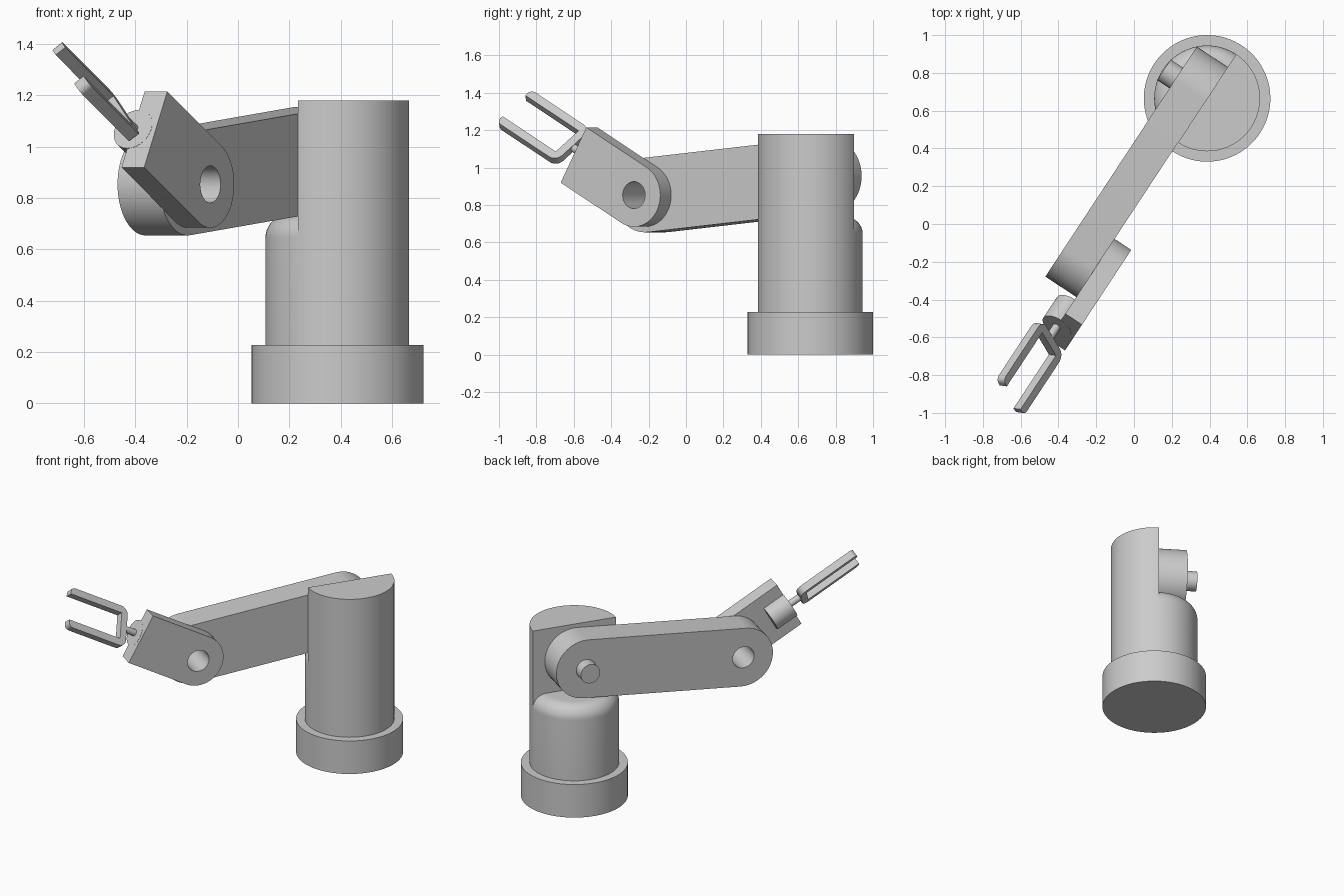
import bpy
import bmesh
from math import radians, cos, sin, pi, atan2, hypot
from mathutils import Matrix, Vector

cube = bpy.data.objects.get("Cube")
if cube:
    bpy.data.objects.remove(cube)

grey = bpy.data.materials.new("plain_grey")
grey.use_nodes = True
GREY = (0.6, 0.6, 0.6, 1)
grey.diffuse_color = GREY
grey.node_tree.nodes["Principled BSDF"].inputs["Base Color"].default_value = GREY


def add_object(name, bm, matrix):
    """Finish a bmesh as a smooth-by-angle grey object."""
    bmesh.ops.remove_doubles(bm, verts=bm.verts, dist=0.00005)
    bmesh.ops.recalc_face_normals(bm, faces=bm.faces)
    mesh = bpy.data.meshes.new(name)
    bm.to_mesh(mesh)
    bm.free()
    mesh.materials.append(grey)
    ob = bpy.data.objects.new(name, mesh)
    bpy.context.collection.objects.link(ob)
    ob.matrix_world = matrix
    bpy.ops.object.select_all(action='DESELECT')
    ob.select_set(True)
    bpy.context.view_layer.objects.active = ob
    bpy.ops.object.shade_smooth_by_angle(angle=radians(30))
    return ob


def arc(cx, cy, r, start, end, n):
    """Points on an arc, angles in degrees."""
    angles = [radians(start + (end - start) * i / n) for i in range(n + 1)]
    return [(cx + r * cos(a), cy + r * sin(a)) for a in angles]


def circle(cx, cy, r, n=64):
    return arc(cx, cy, r, 0, 360, n)[:-1]


def prism(name, loops, low, high, matrix):
    """Extrude an outline (and any holes in it) along local Z."""
    curve = bpy.data.curves.new(name, 'CURVE')
    curve.dimensions = '2D'
    curve.fill_mode = 'BOTH'
    curve.extrude = (high - low) / 2
    for loop in loops:
        spline = curve.splines.new('POLY')
        spline.points.add(len(loop) - 1)
        for point, (x, y) in zip(spline.points, loop):
            point.co = (x, y, 0, 1)
        spline.use_cyclic_u = True
    temp = bpy.data.objects.new("temp", curve)
    bpy.context.collection.objects.link(temp)
    graph = bpy.context.evaluated_depsgraph_get()
    mesh = bpy.data.meshes.new_from_object(temp.evaluated_get(graph))
    bm = bmesh.new()
    bm.from_mesh(mesh)
    bpy.data.objects.remove(temp)
    bpy.data.meshes.remove(mesh)
    return add_object(name, bm, matrix @ Matrix.Translation((0, 0, (low + high) / 2)))


# Arm plane: X along the arm, Y up, Z towards the back of the joint
column = Vector((0.387, 0.665, 0))
along = Vector((-0.55, -0.835, 0)).normalized()
up = Vector((0, 0, 1))
back = along.cross(up)
plane = Matrix((along, up, back)).transposed().to_4x4()
plane.translation = column
# Column frame: X along the arm, Y towards the front of the joint, Z up
upright = Matrix((along, -back, up)).transposed().to_4x4()
upright.translation = column

# Base and the column, whose tall half has a flat back
BASE_TOP, RADIUS = 0.228, 0.28
prism("base", [circle(0, 0, 0.335, 96)], 0, BASE_TOP, upright)
prism("column_tall_half", [arc(0, 0, RADIUS, 0, 180, 48)], BASE_TOP, 1.18, upright)

# Low half of the column with a rounded shoulder
SHOULDER, FILLET = 0.735, 0.09
profile = [(RADIUS, BASE_TOP)]
profile += arc(RADIUS - FILLET, SHOULDER - FILLET, FILLET, 0, 90, 10)
profile += [(0, SHOULDER)]
bm = bmesh.new()
verts = [bm.verts.new((x, 0, z)) for x, z in profile]
edges = [bm.edges.new(pair) for pair in zip(verts, verts[1:])]
bmesh.ops.spin(bm, geom=verts + edges, axis=(0, 0, 1), cent=(0, 0, 0),
               angle=-pi, steps=48)
add_object("column_low_half", bm, upright)

# Upper arm between the two pivots
shoulder_z, elbow = 0.955, Vector((1.06, 0.853, 0))
drop = elbow.y - shoulder_z
length = hypot(elbow.x, drop)
arm = plane @ Matrix.Translation((0, shoulder_z, 0)) @ Matrix.Rotation(atan2(drop, elbow.x), 4, 'Z')
ARM_R, HOLE_R = 0.199, 0.072
outline = arc(0, 0, ARM_R, 90, 270, 32) + arc(length, 0, ARM_R, -90, 90, 32)
prism("upper_arm", [outline, circle(length, 0, HOLE_R)], 0, 0.196, arm)
prism("shoulder_pin", [circle(0, 0, 0.065)], 0.01, 0.274, arm)

# Forearm, round at the elbow and square at the wrist
forearm = plane @ Matrix.Translation(elbow) @ Matrix.Rotation(radians(29), 4, 'Z')
FORE_R, WRIST = 0.169, 0.442
outline = arc(0, 0, FORE_R, 90, 270, 32) + [(WRIST, -FORE_R), (WRIST, FORE_R)]
prism("forearm", [outline, circle(0, 0, HOLE_R)], -0.106, 0, forearm)

# Wrist barrel and gripper stem lie along the forearm
lengthwise = forearm @ Matrix.Rotation(radians(90), 4, 'Y')
prism("wrist_barrel", [circle(0, 0, 0.085)], WRIST - 0.15, WRIST + 0.001, lengthwise)
prism("gripper_stem", [circle(0, 0, 0.022, 32)], WRIST - 0.02, 0.54, lengthwise)

# Two-pronged gripper, rolled about the forearm axis
BACK, TIP, OUTER, INNER = 0.52, 0.955, 0.138, 0.09
ROUND, TIP_ROUND = 0.05, 0.03
half = [(BACK + 0.045, INNER), (TIP, INNER)]
half += arc(TIP - TIP_ROUND, OUTER - TIP_ROUND, TIP_ROUND, 0, 90, 6)
half += arc(BACK + ROUND, OUTER - ROUND, ROUND, 90, 180, 8)
outline = half + [(x, -y) for x, y in reversed(half)]
prism("gripper_fork", [outline], -0.024, 0.024, forearm @ Matrix.Rotation(radians(45), 4, 'X'))
